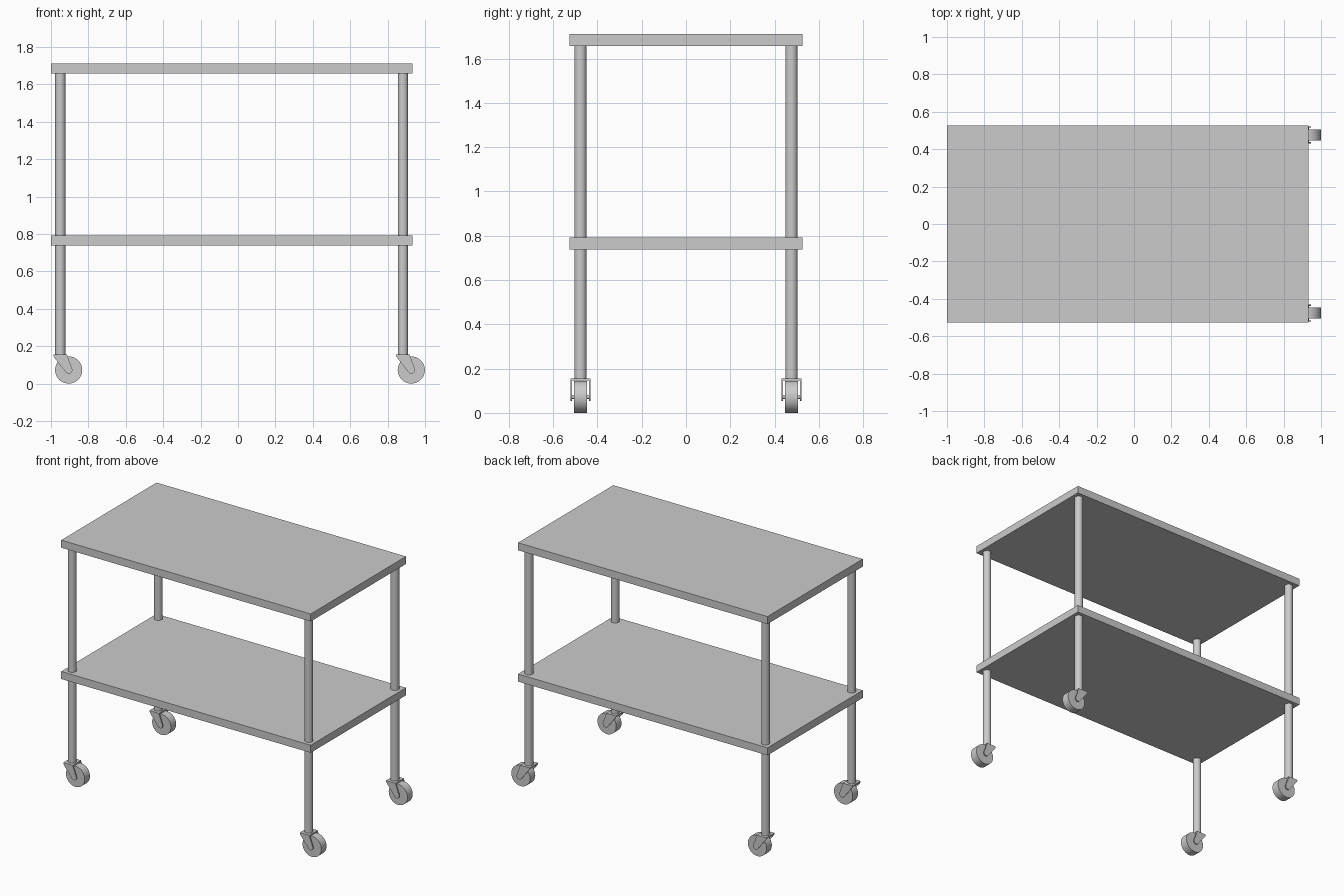
import bpy, bmesh, math
from mathutils import Matrix

if "Cube" in bpy.data.objects:
    bpy.data.objects.remove(bpy.data.objects["Cube"])

grey = bpy.data.materials.new("light grey")
grey.diffuse_color = (0.6, 0.6, 0.6, 1)
grey.use_nodes = True
grey.node_tree.nodes["Principled BSDF"].inputs["Base Color"].default_value = grey.diffuse_color

CX = -0.034                 # centre of the shelves
LEG_X, LEG_Y = 0.916, 0.4765
ARM_OUT, ARM_IN = 0.046, 0.039


def finish(name, bm, smooth=False):
    bmesh.ops.recalc_face_normals(bm, faces=bm.faces)
    me = bpy.data.meshes.new(name)
    bm.to_mesh(me)
    bm.free()
    ob = bpy.data.objects.new(name, me)
    bpy.context.collection.objects.link(ob)
    me.materials.append(grey)
    if smooth:
        bpy.ops.object.select_all(action='DESELECT')
        bpy.context.view_layer.objects.active = ob
        ob.select_set(True)
        bpy.ops.object.shade_smooth_by_angle(angle=math.radians(35))
    return ob


def box(name, lo, hi):
    bm = bmesh.new()
    mid = [(a + b) / 2 for a, b in zip(lo, hi)]
    size = [b - a for a, b in zip(lo, hi)]
    bmesh.ops.create_cube(bm, size=1, matrix=Matrix.Translation(mid) @ Matrix.Diagonal((*size, 1)))
    return finish(name, bm)


def cylinder(name, centre, radius, depth, axis='Z', sides=48):
    bm = bmesh.new()
    m = Matrix.Translation(centre)
    if axis == 'Y':
        m = m @ Matrix.Rotation(math.pi / 2, 4, 'X')
    bmesh.ops.create_cone(bm, cap_ends=True, segments=sides, radius1=radius,
                          radius2=radius, depth=depth, matrix=m)
    return finish(name, bm, True)


def plate(name, outline, y0, y1):
    # xz outline extruded along y
    bm = bmesh.new()
    face = bm.faces.new([bm.verts.new((x, y0, z)) for x, z in outline])
    ext = bmesh.ops.extrude_face_region(bm, geom=[face])
    bmesh.ops.translate(bm, vec=(0, y1 - y0, 0),
                        verts=[v for v in ext["geom"] if isinstance(v, bmesh.types.BMVert)])
    return finish(name, bm)


# shelves
for name, z0, z1 in (("top_shelf", 1.657, 1.71), ("lower_shelf", 0.738, 0.791)):
    box(name, (CX - 0.966, -0.527, z0), (CX + 0.966, 0.527, z1))

# legs and casters, all casters trailing towards +x
for sx, xn in ((-1, "left"), (1, "right")):
    for sy, yn in ((-1, "front"), (1, "back")):
        tag = f"{yn}_{xn}"
        x, y = CX + sx * LEG_X, sy * LEG_Y
        cylinder(f"leg_{tag}", (x, y, 0.906), 0.0275, 1.51)
        wx, wz = x + 0.0445, 0.0725
        cylinder(f"wheel_{tag}", (wx, y, wz), 0.0725, 0.058, 'Y', 64)
        cylinder(f"axle_{tag}", (wx, y, wz), 0.009, 2 * ARM_IN + 0.004, 'Y', 16)
        # fork: top plate and two slanted arms with rounded ends
        box(f"fork_top_{tag}", (x - 0.037, y - ARM_OUT, 0.146), (x + 0.037, y + ARM_OUT, 0.155))
        tip = [(wx + 0.02 * math.cos(math.radians(a)), wz + 0.02 * math.sin(math.radians(a)))
               for a in range(205, 386, 20)]
        outline = [(x + 0.037, 0.15), (x - 0.037, 0.15), (x - 0.033, 0.14)] + tip
        for s in (-1, 1):
            y0, y1 = sorted((y + s * ARM_IN, y + s * ARM_OUT))
            plate(f"fork_arm_{tag}_{'outer' if s == sy else 'inner'}", outline, y0, y1)
